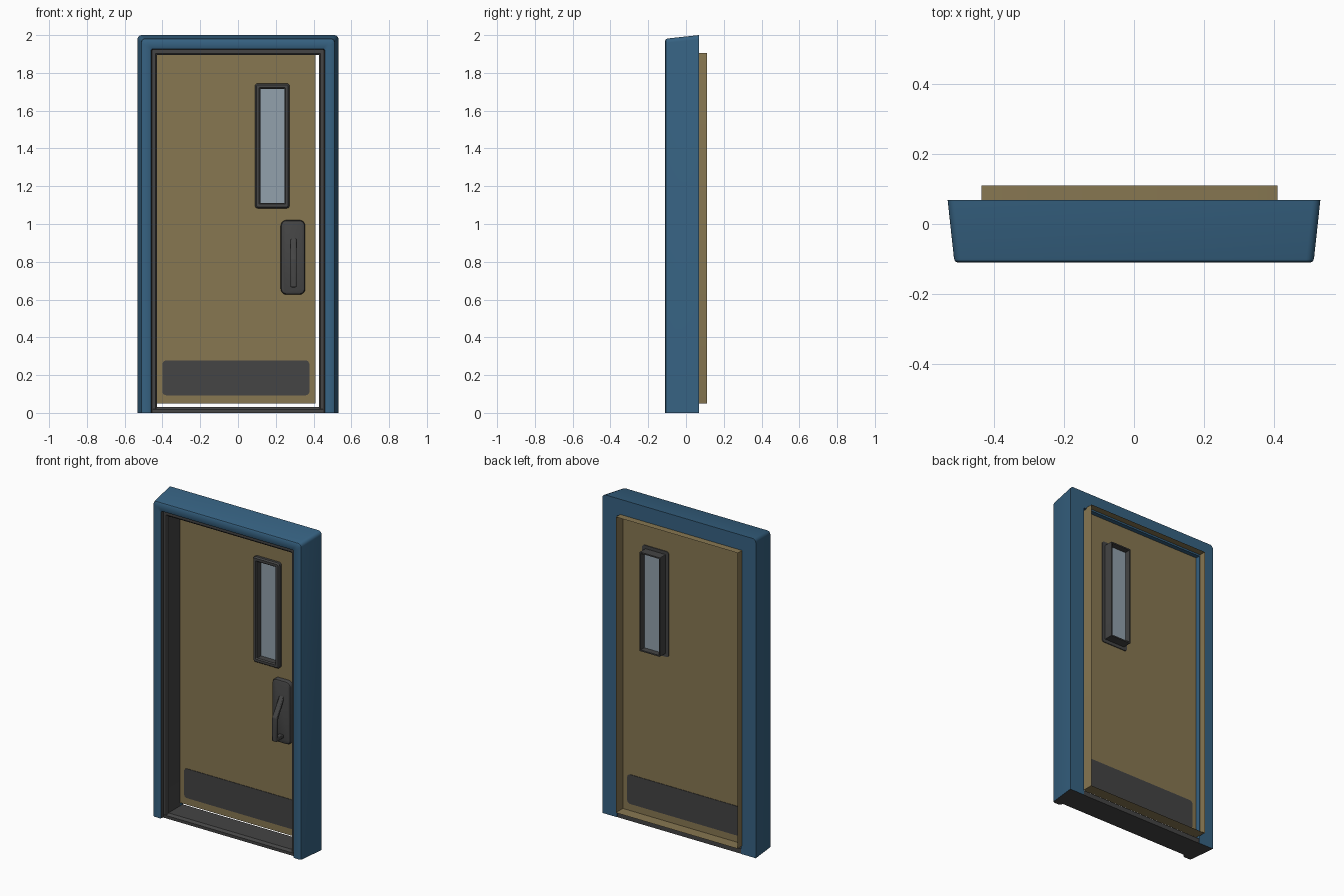
import bpy, bmesh, math

if "Cube" in bpy.data.objects:
    bpy.data.objects.remove(bpy.data.objects["Cube"])


def material(name, rgb):
    m = bpy.data.materials.new(name)
    m.diffuse_color = (*rgb, 1)
    m.use_nodes = True
    m.node_tree.nodes["Principled BSDF"].inputs["Base Color"].default_value = m.diffuse_color
    return m


blue = material("frame blue", (0.037, 0.122, 0.223))
tan = material("door tan", (0.242, 0.184, 0.083))
dark = material("dark grey", (0.058, 0.058, 0.058))
glass = material("glass grey blue", (0.287, 0.356, 0.413))


def finish(name, bm, mats, angle=35):
    bmesh.ops.recalc_face_normals(bm, faces=bm.faces)
    me = bpy.data.meshes.new(name)
    bm.to_mesh(me)
    bm.free()
    for m in mats:
        me.materials.append(m)
    me.shade_smooth()
    me.set_sharp_from_angle(angle=math.radians(angle))
    ob = bpy.data.objects.new(name, me)
    bpy.context.collection.objects.link(ob)
    return ob


def rounded(x0, x1, z0, z1, r, n=5):
    """Corner-rounded rectangle in x, z."""
    pts = []
    for cx, cz, a0 in ((x1 - r, z1 - r, 0), (x0 + r, z1 - r, 90),
                       (x0 + r, z0 + r, 180), (x1 - r, z0 + r, 270)):
        for i in range(n + 1):
            a = math.radians(a0 + 90 * i / n)
            pts.append((cx + r * math.cos(a), cz + r * math.sin(a)))
    return pts


def loft(name, rect, steps, mat, caps=True, closed=False):
    """Bridge rounded rectangles; each step is (inset, y, radius)."""
    x0, x1, z0, z1 = rect
    bm = bmesh.new()
    loops = []
    for d, y, r in steps:
        loops.append([bm.verts.new((x, y, z)) for x, z in
                      rounded(x0 + d, x1 - d, z0 + d, z1 - d, r)])
    pairs = list(zip(loops, loops[1:]))
    if closed:
        pairs.append((loops[-1], loops[0]))
    for a, b in pairs:
        for i in range(len(a)):
            j = (i + 1) % len(a)
            bm.faces.new((a[i], a[j], b[j], b[i]))
    if caps:
        bm.faces.new(loops[0])
        bm.faces.new(loops[-1])
    return finish(name, bm, [mat])


# Door frame: a cross-section swept up, over and down
# each entry: half width, y, top height minus half width, corner radius, colour of next strip
section = [
    (0.532, 0.068, 1.468, 0.022, 0),
    (0.514, -0.098, 1.468, 0.022, 0),
    (0.511, -0.106, 1.468, 0.020, 0),
    (0.504, -0.110, 1.468, 0.015, 0),
    (0.466, -0.110, 1.467, 0.012, 0),
    (0.460, -0.106, 1.467, 0.010, 1),
    (0.456, -0.088, 1.467, 0.008, 1),
    (0.438, -0.088, 1.465, 0.006, 1),
    (0.430, -0.080, 1.464, 0.004, 1),
    (0.430, 0.040, 1.464, 0.004, 0),
    (0.430, 0.068, 1.464, 0.004, 0),
]
bm = bmesh.new()
rows = []
for w, y, dz, r, _ in section:
    top = w + dz
    path = [(-w, 0)]
    for side, a0 in ((-1, 180), (1, 90)):
        for i in range(6):
            a = math.radians(a0 - 18 * i)
            path.append((side * (w - r) + r * math.cos(a), top - r + r * math.sin(a)))
    path.append((w, 0))
    rows.append([bm.verts.new((x, y, z)) for x, z in path])
for k, a in enumerate(rows):
    b = rows[(k + 1) % len(rows)]
    for i in range(len(a) - 1):
        f = bm.faces.new((a[i], a[i + 1], b[i + 1], b[i]))
        f.material_index = section[k][4]
for end in (0, -1):
    bm.faces.new([row[end] for row in rows]).material_index = 1
finish("door_frame", bm, [blue, dark])

# Sill between the posts
bm = bmesh.new()
ends = [[bm.verts.new((x, y, z)) for y, z in
         ((-0.09, 0), (-0.09, 0.018), (-0.075, 0.03), (0.066, 0.03), (0.066, 0))]
        for x in (-0.45, 0.45)]
for i in range(5):
    j = (i + 1) % 5
    bm.faces.new((ends[0][i], ends[0][j], ends[1][j], ends[1][i]))
for e in ends:
    bm.faces.new(e)
finish("sill", bm, [dark], 20)

# Door leaf: a tray open at the back with a cut-out for the window
bm = bmesh.new()
door = rounded(-0.436, 0.41, 0.05, 1.905, 0.002)
hole = rounded(0.105, 0.26, 1.098, 1.728, 0.004)
tray = [[bm.verts.new((x, y, z)) for x, z in pts]
        for pts, y in ((door, 0.11), (door, 0.04), (hole, 0.04))]
for a, b in zip(tray, tray[1:]):
    for i in range(len(a)):
        j = (i + 1) % len(a)
        bm.faces.new((a[i], a[j], b[j], b[i]))
finish("door_leaf", bm, [tan])

# Window surround with a sleeve through to the back, and its pane
window = (0.09, 0.273, 1.083, 1.744)
loft("window_surround", window,
     [(0, 0.045, 0.015), (0, 0.024, 0.015), (0.007, 0.015, 0.011), (0.022, 0.015, 0.004),
      (0.028, 0.022, 0.002), (0.028, 0.10, 0.002), (0.020, 0.10, 0.004), (0.020, 0.045, 0.004)],
     dark, caps=False, closed=True)
loft("window_pane", window, [(0.026, 0.058, 0.002), (0.026, 0.063, 0.002)], glass)

# Kick plate, showing on both faces of the leaf
loft("kick_plate", (-0.40, 0.378, 0.093, 0.277), [(0, 0.037, 0.02), (0, 0.043, 0.02)], dark)

# Handle plate
loft("handle_plate", (0.226, 0.356, 0.626, 1.021),
     [(0, 0.039, 0.032), (0, 0.022, 0.032), (0.004, 0.014, 0.028), (0.012, 0.010, 0.022)], dark)

# Bent pull handle: a flat bar following a path in y, z
bm = bmesh.new()
path = [(0.015, 0.93, 0.905), (-0.062, 0.815, 0.80), (-0.062, 0.665, 0.685), (0.015, 0.665, 0.685)]
rings = []
for k, (y, z_out, z_in) in enumerate(path):
    y_in = y + (0.02 if k in (1, 2) else 0)
    rings.append([bm.verts.new(p) for p in
                  ((0.278, y, z_out), (0.310, y, z_out), (0.310, y_in, z_in), (0.278, y_in, z_in))])
for a, b in zip(rings, rings[1:]):
    for i in range(4):
        j = (i + 1) % 4
        bm.faces.new((a[i], a[j], b[j], b[i]))
bm.faces.new(rings[0])
bm.faces.new(rings[-1])
handle = finish("pull_handle", bm, [dark])
bev = handle.modifiers.new("soft edges", "BEVEL")
bev.width = 0.005
bev.segments = 2
